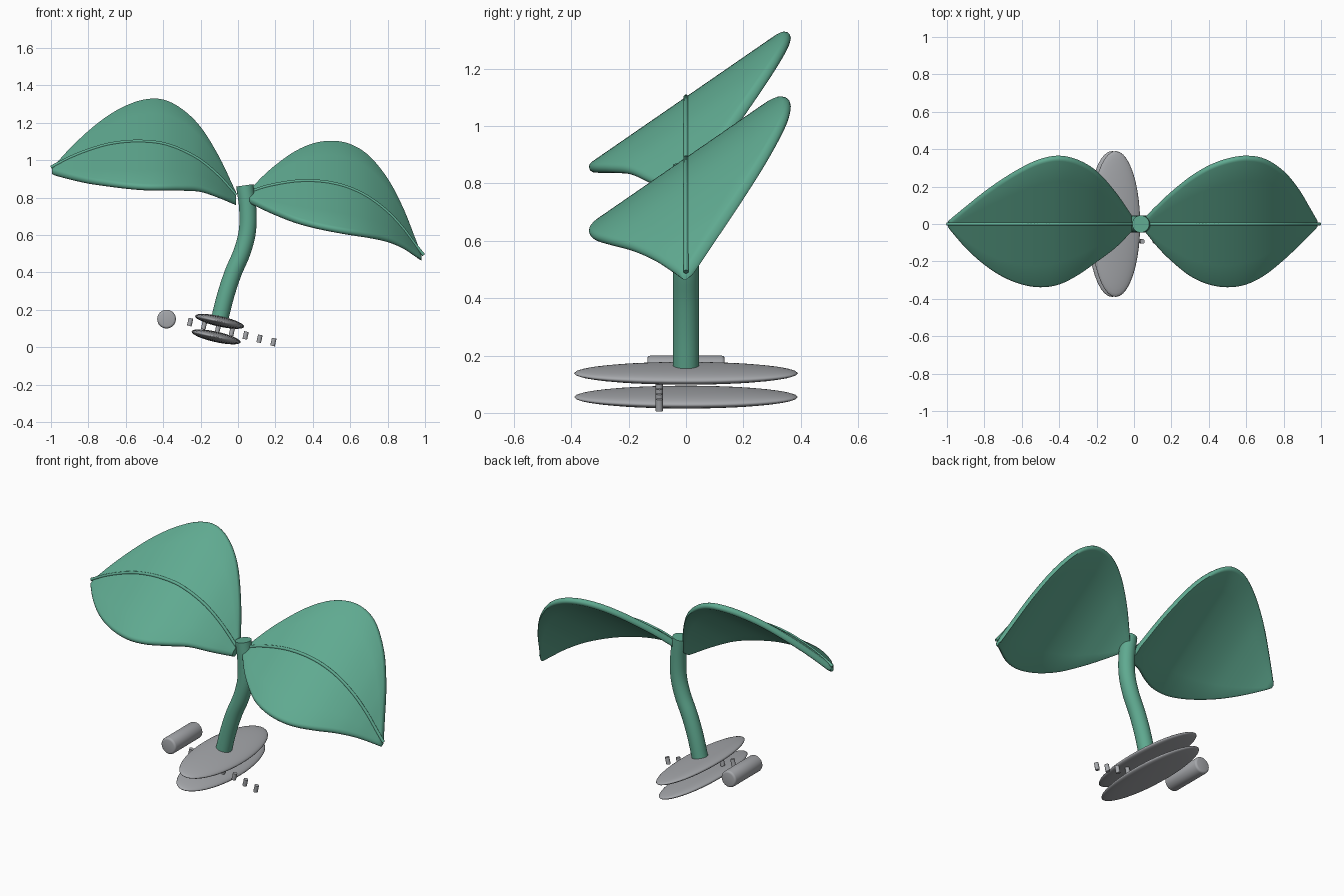
import bpy, bmesh, math
from mathutils import Vector, Matrix

if "Cube" in bpy.data.objects:
    bpy.data.objects.remove(bpy.data.objects["Cube"])


def material(name, rgb):
    m = bpy.data.materials.new(name)
    m.diffuse_color = (*rgb, 1)
    m.use_nodes = True
    m.node_tree.nodes["Principled BSDF"].inputs["Base Color"].default_value = m.diffuse_color
    return m


GREEN = material("leaf green", (0.115, 0.40, 0.28))
GREY = material("metal grey", (0.38, 0.39, 0.41))
TILT = math.radians(12.5)      # lean of the base
SLOPE = 0.69                   # sideways rise of the leaves


def spline(points, steps=8):
    """Smooth path through the given points."""
    p = [Vector(q) for q in points]
    p = [2 * p[0] - p[1]] + p + [2 * p[-1] - p[-2]]
    out = []
    for a, b, c, d in zip(p, p[1:], p[2:], p[3:]):
        for i in range(steps):
            t = i / steps
            out.append(0.5 * (2 * b + (c - a) * t + (2 * a - 5 * b + 4 * c - d) * t * t
                              + (3 * b - a - 3 * c + d) * t ** 3))
    return out + [p[-2]]


def finish(name, bm, mat, angle=40):
    bmesh.ops.recalc_face_normals(bm, faces=bm.faces)
    me = bpy.data.meshes.new(name)
    bm.to_mesh(me)
    bm.free()
    ob = bpy.data.objects.new(name, me)
    bpy.context.collection.objects.link(ob)
    me.materials.append(mat)
    bpy.ops.object.select_all(action='DESELECT')
    ob.select_set(True)
    bpy.context.view_layer.objects.active = ob
    bpy.ops.object.shade_smooth_by_angle(angle=math.radians(angle))
    return ob


def loft(name, rings, mat):
    """Skin closed rings and cap both ends."""
    bm = bmesh.new()
    loops = [[bm.verts.new(v) for v in r] for r in rings]
    n = len(loops[0])
    for a, b in zip(loops, loops[1:]):
        for i in range(n):
            j = (i + 1) % n
            bm.faces.new((a[i], a[j], b[j], b[i]))
    bm.faces.new(loops[0])
    bm.faces.new(loops[-1])
    return finish(name, bm, mat)


def tube(name, path, radius, mat, sides):
    """Round tube along a path lying in the xz plane."""
    rings = []
    for i, p in enumerate(path):
        t = (path[min(i + 1, len(path) - 1)] - path[max(i - 1, 0)]).normalized()
        side = Vector((0, 1, 0))
        up = t.cross(side)
        rings.append([p + radius * (math.cos(a) * side + math.sin(a) * up)
                      for a in (2 * math.pi * k / sides for k in range(sides))])
    return loft(name, rings, mat)


def leaf(name, stations):
    """Stations hold x, rib height, front edge y and back edge y."""
    dy, dz = Vector((1, SLOPE)).normalized()
    pts = spline([s + (0,) if len(s) < 4 else s for s in stations], 6)
    rings = []
    for x, zm, yf, yb in pts:
        h = min(0.019, 0.4 * (yb - yf))
        r = h * dy
        a, b = yf + r, yb - r
        ring = []
        for i in range(7):                       # upper skin
            ring.append((a + (b - a) * i / 6, 1, 0))
        for k in range(1, 6):                    # rounded back rim
            ring.append((b, math.cos(math.pi * k / 6), math.sin(math.pi * k / 6)))
        for i in range(7):                       # lower skin
            ring.append((b + (a - b) * i / 6, -1, 0))
        for k in range(1, 6):                    # rounded front rim
            ring.append((a, -math.cos(math.pi * k / 6), -math.sin(math.pi * k / 6)))
        rings.append([(x, y + h * (u * dy - v * dz),
                       zm - 0.019 + SLOPE * y + h * (v * dy + u * dz)) for y, v, u in ring])
    loft(name, rings, GREEN)


LEFT = [(-0.01, 0.81, -0.035, 0.04), (-0.10, 0.91, -0.125, 0.17), (-0.20, 0.995, -0.20, 0.28),
        (-0.30, 1.05, -0.27, 0.34), (-0.40, 1.085, -0.32, 0.362), (-0.50, 1.097, -0.335, 0.345),
        (-0.60, 1.095, -0.32, 0.30), (-0.70, 1.08, -0.28, 0.24), (-0.80, 1.05, -0.215, 0.17),
        (-0.90, 1.01, -0.125, 0.09), (-0.995, 0.96, -0.015, 0.012)]
RIGHT = [(0.06, 0.825, -0.04, 0.035), (0.13, 0.85, -0.125, 0.105), (0.20, 0.867, -0.195, 0.17),
         (0.30, 0.883, -0.275, 0.25), (0.40, 0.886, -0.32, 0.31), (0.50, 0.875, -0.335, 0.347),
         (0.60, 0.847, -0.32, 0.362), (0.70, 0.797, -0.27, 0.345), (0.80, 0.72, -0.19, 0.28),
         (0.88, 0.635, -0.115, 0.185), (0.94, 0.555, -0.055, 0.085), (0.982, 0.495, -0.012, 0.012)]

# Leaves and their raised ribs
for label, data, tip in (("left", LEFT, (-1.0, 0, 0.962)), ("right", RIGHT, (0.993, 0, 0.492))):
    leaf(label + "_leaf", data)
    rib = [(x, 0, z + 0.003) for x, z, _, _ in data[:-1]] + [tip]
    tube(label + "_leaf_rib", spline(rib, 5), 0.009, GREEN, 10)

# Curved stem
tube("stem", spline([(-0.098, 0, 0.15), (-0.065, 0, 0.28), (-0.025, 0, 0.40), (0.022, 0, 0.51),
                     (0.05, 0, 0.62), (0.052, 0, 0.74), (0.036, 0, 0.865)], 5), 0.046, GREEN, 28)

# Two flat oval base plates
for label, x, z in (("upper", -0.098, 0.138), ("lower", -0.117, 0.055)):
    bm = bmesh.new()
    bmesh.ops.create_uvsphere(bm, u_segments=40, v_segments=20, radius=1)
    bmesh.ops.transform(bm, verts=bm.verts, matrix=Matrix.Translation((x, 0, z))
                        @ Matrix.Rotation(TILT, 4, 'Y') @ Matrix.Diagonal((0.134, 0.39, 0.028, 1)))
    finish(label + "_base_plate", bm, GREY, 180)


def rod(name, radius, length, matrix, sides, bevel=0.0):
    bm = bmesh.new()
    bmesh.ops.create_cone(bm, cap_ends=True, segments=sides, radius1=radius,
                          radius2=radius, depth=length)
    if bevel:
        rims = [e for e in bm.edges if abs(e.verts[0].co.z - e.verts[1].co.z) < 1e-5]
        bmesh.ops.bevel(bm, geom=rims, offset=bevel, segments=3, profile=0.5, affect='EDGES')
    bmesh.ops.transform(bm, verts=bm.verts, matrix=matrix)
    finish(name, bm, GREY, 50)


# Loose cross bar beside the base
rod("cross_bar", 0.05, 0.27, Matrix.Translation((-0.382, 0, 0.15))
    @ Matrix.Rotation(math.pi / 2, 4, 'X'), 32, 0.012)

# Row of small pegs following the base tilt
for i in range(7):
    rod("peg_%d" % (i + 1), 0.0125, 0.042,
        Matrix.Translation((-0.256 + 0.0742 * i, -0.093, 0.134 - 0.0178 * i))
        @ Matrix.Rotation(TILT, 4, 'Y'), 16)
